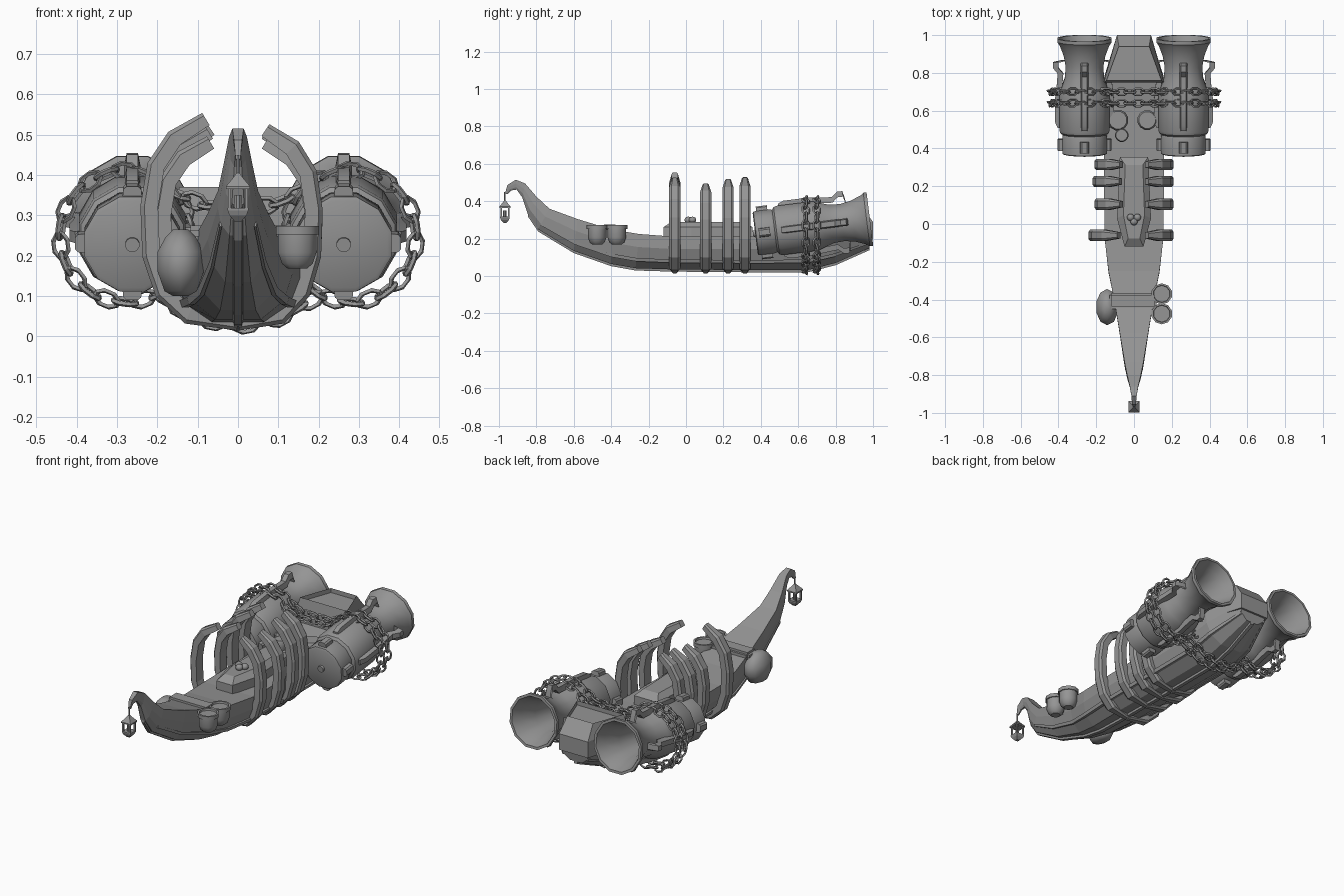
import bpy, bmesh, math
from mathutils import Vector, Matrix

cube = bpy.data.objects.get("Cube")
if cube:
    bpy.data.objects.remove(cube, do_unlink=True)

GREY = (0.3, 0.3, 0.3, 1)
stone = bpy.data.materials.new("plain grey")
stone.use_nodes = True
stone.diffuse_color = GREY
for node in stone.node_tree.nodes:
    if node.type == 'BSDF_PRINCIPLED':
        node.inputs["Base Color"].default_value = GREY


def finish(name, bm, smooth=None):
    bmesh.ops.recalc_face_normals(bm, faces=bm.faces)
    mesh = bpy.data.meshes.new(name)
    bm.to_mesh(mesh)
    bm.free()
    mesh.materials.append(stone)
    ob = bpy.data.objects.new(name, mesh)
    bpy.context.collection.objects.link(ob)
    if smooth:
        bpy.ops.object.select_all(action='DESELECT')
        ob.select_set(True)
        bpy.context.view_layer.objects.active = ob
        bpy.ops.object.shade_smooth_by_angle(angle=math.radians(smooth))
    return ob


def add_skin(bm, rings, closed=False):
    """Join equal rings of points with quads; cap the ends unless closed."""
    loops = [[bm.verts.new(p) for p in ring] for ring in rings]
    n = len(loops[0])
    pairs = list(zip(loops, loops[1:])) + ([(loops[-1], loops[0])] if closed else [])
    for a, b in pairs:
        for i in range(n):
            j = (i + 1) % n
            bm.faces.new((a[i], a[j], b[j], b[i]))
    if not closed:
        return bm.faces.new(loops[0][::-1]), bm.faces.new(loops[-1])


def skin(name, rings, smooth=None):
    bm = bmesh.new()
    add_skin(bm, rings)
    return finish(name, bm, smooth)


def lathe(name, profile, place, sides=12, smooth=40):
    rings = [[place @ Vector((r * math.cos(a), r * math.sin(a), h))
              for a in (math.tau * (i + .5) / sides for i in range(sides))]
             for h, r in profile]
    return skin(name, rings, smooth)


def at(x, y, z):
    return Matrix.Translation((x, y, z))


def box(name, lo, hi, bevel=0):
    bm = bmesh.new()
    add_skin(bm, [[(lo[0], lo[1], z), (hi[0], lo[1], z), (hi[0], hi[1], z), (lo[0], hi[1], z)]
                  for z in (lo[2], hi[2])])
    if bevel:
        bmesh.ops.bevel(bm, geom=bm.edges[:], offset=bevel, segments=2, affect='EDGES')
    return finish(name, bm)


# Hull: each station is top y, top z, bottom y, bottom z, half width
stations = [(-.968, .44, -.955, .438, .006), (-.955, .487, -.935, .458, .01),
            (-.91, .515, -.905, .462, .014), (-.86, .495, -.875, .42, .022),
            (-.8, .425, -.845, .33, .036), (-.73, .36, -.79, .25, .05),
            (-.58, .305, -.6, .135, .075), (-.4, .25, -.4, .065, .105),
            (-.25, .225, -.27, .042, .135), (-.08, .212, -.08, .036, .155),
            (.35, .212, .35, .032, .16), (.65, .22, .65, .032, .16),
            (.78, .24, .8, .07, .155), (1, .27, .98, .15, .09)]
half = [(1, 1), (1, .62), (.84, .25), (.42, 0)]
section = half + [(-x, z) for x, z in reversed(half)]


def hull_ring(st, sec):
    ty, tz, by, bz, w = st
    return [(x * w, by + (ty - by) * f, bz + (tz - bz) * f) for x, f in sec]


skin("hull", [hull_ring(s, section) for s in stations])

# Keel strip and low side strakes
skin("keel", [[(x, by, bz + dz) for x, dz in ((-.014, .01), (-.01, -.012), (.01, -.012), (.014, .01))]
              for _, _, by, bz, _ in stations[4:]])
for side, label in ((1, "left"), (-1, "right")):
    strake = [(side * x, f) for x, f in ((.8, .2), (.9, .2), (.94, .3), (.84, .3))]
    skin(label + "_strake", [hull_ring(s, strake) for s in stations[5:]])

# Stern cabin with a sunken top panel
bm = bmesh.new()
floor, roof = add_skin(bm, [
    [(-.16, .75, .2), (.16, .75, .2), (.09, 1, .2), (-.09, 1, .2)],
    [(-.16, .75, .31), (.16, .75, .31), (.09, 1, .29), (-.09, 1, .29)],
    [(-.145, .76, .37), (.145, .76, .37), (.08, .94, .37), (-.08, .94, .37)]])
bmesh.ops.inset_region(bm, faces=[roof], thickness=.018)
bmesh.ops.translate(bm, verts=roof.verts, vec=(0, 0, -.025))
finish("stern_cabin", bm)

# Long six-sided chest on the deck
outline = [(-.05, -.12), (.05, -.12), (.09, .03), (.075, .355), (-.075, .355), (-.09, .03)]
skin("deck_chest", [[(x * s, .12 + (y - .12) * t, z) for x, y in outline]
                    for s, t, z in ((1, 1, .2), (1, 1, .262), (.62, .82, .29))])


def ball(name, centre, size):
    bm = bmesh.new()
    bmesh.ops.create_uvsphere(bm, u_segments=10, v_segments=7, radius=1,
                              matrix=at(*centre) @ Matrix.Diagonal((*size, 1)))
    return finish(name, bm, 50)


for i, (x, y) in enumerate(((-.018, .035), (.018, .035), (0, .012))):
    ball("chest_knob_%d" % (i + 1), (x, y, .3), (.02, .02, .018))

# Ribs wrapping the hull
rib_path = [(0, .032), (.105, .052), (.158, .11), (.184, .2), (.188, .31),
            (.174, .4), (.135, .462), (.068, .505)]


def rib(name, y, side, wide, tall):
    pts = [Vector((side * x * wide, 0, z if z < .2 else .2 + (z - .2) * tall)) for x, z in rib_path]
    rings = []
    for i, p in enumerate(pts):
        t = (pts[min(i + 1, len(pts) - 1)] - pts[max(i - 1, 0)]).normalized()
        out = Vector((t.z, 0, -t.x)) * side
        taper = .55 if i in (0, len(pts) - 1) else 1
        rings.append([p + out * a * (.8 if taper < 1 else 1) + Vector((0, y + b * taper, 0))
                      for a, b in ((-.022, -.03), (.012, -.03), (.022, -.018),
                                   (.022, .018), (.012, .03), (-.022, .03))])
    skin(name, rings)


for i, (y, tall, wide) in enumerate(((-.06, 1.11, 1.17), (.105, .92, 1), (.225, 1, 1.05), (.315, 1.03, 1))):
    rib("right_rib_%d" % (i + 1), y, -1, wide, tall)
    rib("left_rib_%d" % (i + 1), y, 1, 1, min(tall, 1.02))

# Big flared barrels, tilted upward to the rear
shape = [(0, .112), (.005, .122), (.095, .122), (.105, .118), (.115, .132), (.13, .137),
         (.32, .137), (.35, .128), (.41, .107), (.47, .103), (.53, .115), (.585, .137),
         (.6, .149), (.618, .149), (.618, .135), (.57, .115), (.48, .085), (.3, .07)]
slope = Vector((0, 1, .125)).to_track_quat('Z', 'Y').to_matrix().to_4x4()
for side, label in ((1, "left"), (-1, "right")):
    place = at(side * .262, .37, .228) @ slope
    lathe(label + "_barrel", shape, place, 12, 35)
    lathe(label + "_barrel_hub", [(-.012, .012), (-.012, .018), (.005, .018), (.005, .012)], place, 12)
    for k in range(4):
        spin = place @ Matrix.Rotation(k * math.pi / 2, 4, 'Z')
        # Lengthwise handle standing on the barrel
        skin("%s_handle_%d" % (label, k + 1),
             [[spin @ Vector((r + a, b, h)) for a, b in ((-.018, -.02), (.012, -.014), (.012, .014), (-.018, .02))]
              for h, r in ((.14, .13), (.17, .143), (.3, .143), (.37, .135), (.43, .13), (.46, .155), (.49, .155), (.5, .11))], 35)
        skin("%s_lug_%d" % (label, k + 1),
             [[spin @ Vector((r, b * w, h)) for b, h in ((-1, .02), (1, .02), (1, .08), (-1, .08))]
              for r, w in ((.1, .026), (.135, .022), (.142, .014))])


# Chains
def chain(name, path, pitch=.046):
    bm = bmesh.new()
    path = [Vector(p) for p in path]
    lengths = [(b - a).length for a, b in zip(path, path[1:])]
    count = max(2, round(sum(lengths) / pitch / 2) * 2)
    for k in range(count):
        d = (k + .5) * sum(lengths) / count
        i = 0
        while d > lengths[i]:
            d -= lengths[i]
            i += 1
        t = (path[i + 1] - path[i]).normalized()
        y = Vector((0, 1, 0))
        frame = Matrix((t, y, t.cross(y))).transposed().to_4x4()
        turn = Matrix.Rotation(math.radians(20 + 90 * (k % 2)), 4, 'X')
        place = Matrix.Translation(path[i] + t * d) @ frame @ turn
        rings = []
        for j in range(8):
            a = math.tau * (j + .5) / 8
            c = Vector((.031 * math.cos(a), .02 * math.sin(a), 0))
            u = c.normalized() * .0065
            rings.append([place @ (c + u), place @ (c + Vector((0, 0, .0065))),
                          place @ (c - u), place @ (c - Vector((0, 0, .0065)))])
        add_skin(bm, rings, closed=True)
    finish(name, bm)


for row, y in enumerate((.64, .7)):
    for side, label in ((1, "left"), (-1, "right")):
        chain("%s_barrel_chain_%d" % (label, row + 1),
              [(side * .28 + .162 * math.cos(a), y, .248 + .162 * math.sin(a))
               for a in (math.tau * i / 24 for i in range(25))])
    chain("deck_chain_%d" % (row + 1), [(-.17, y, .36), (-.08, y, .325), (.08, y, .325), (.17, y, .36)])
    chain("under_chain_%d" % (row + 1), [(-.2, y, .1), (-.1, y, .045), (0, y, .025), (.1, y, .045), (.2, y, .1)])

# Round pots standing on the rear deck
for i, (x, y, r) in enumerate(((-.085, .55, .056), (.07, .55, .053), (-.065, .47, .036))):
    lathe("deck_pot_%d" % (i + 1), [(0, r * .8), (.03, r), (.055, r), (.07, r * .85)], at(x, y, .2))

# Seat plank, sack and side pots near the prow
box("seat_plank", (-.13, -.45, .235), (.12, -.365, .275), .012)
lathe("sack", [(0, .02), (.012, .042), (.06, .06), (.11, .06), (.145, .04), (.165, .02)],
      at(-.142, -.44, .1) @ Matrix.Diagonal((1, 1.6, 1, 1)), 10, 50)
for i, y in enumerate((-.37, -.475)):
    lathe("side_pot_%d" % (i + 1), [(0, .025), (.012, .04), (.04, .05), (.085, .05), (.085, .056),
                                    (.105, .056), (.105, .046), (.095, .044)], at(.147, y, .168), 10)

# Hanging lantern
LY = -.968
lathe("lantern_roof", [(.365, .042), (.372, .042), (.395, .015), (.405, .006)], at(0, LY, 0), 4, None)
lathe("lantern_base", [(.285, .012), (.3, .03), (.312, .036), (.318, .036)], at(0, LY, 0), 4, None)
lathe("lantern_candle", [(.315, .01), (.35, .01)], at(0, LY, 0), 8)
for i, (sx, sy) in enumerate(((-1, -1), (1, -1), (1, 1), (-1, 1))):
    x, y = sx * .021, LY + sy * .021
    box("lantern_post_%d" % (i + 1), (x - .004, y - .004, .315), (x + .004, y + .004, .368))
lathe("lantern_hanger", [(.4, .004), (.45, .004)], at(0, LY, 0), 6)
